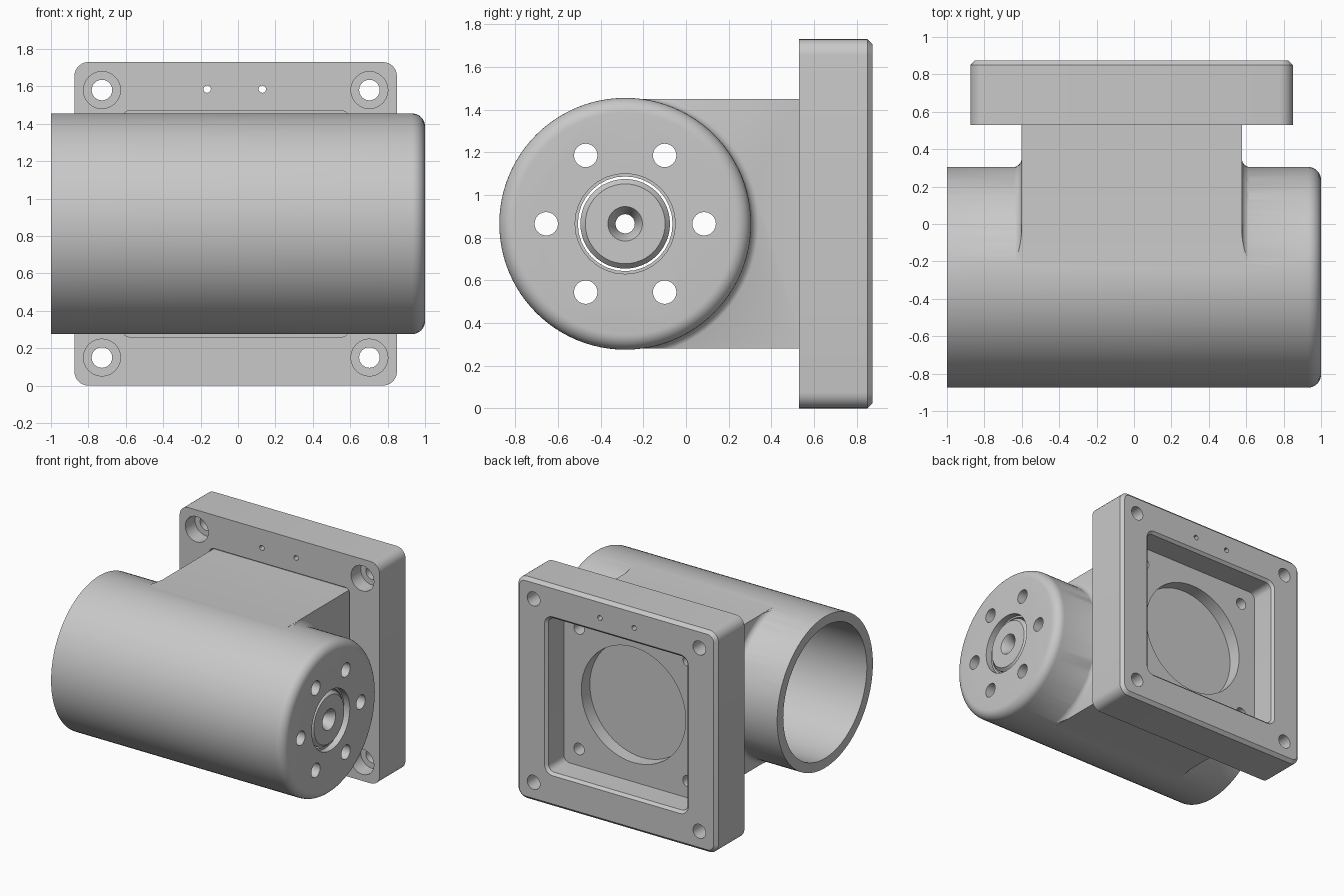
import bpy, bmesh
from math import pi, sin, cos, radians
from mathutils import Vector

if "Cube" in bpy.data.objects:
    bpy.data.objects.remove(bpy.data.objects["Cube"], do_unlink=True)

grey = bpy.data.materials.new("light_grey")
grey.use_nodes = True
grey.diffuse_color = (0.58, 0.58, 0.58, 1)
grey.node_tree.nodes["Principled BSDF"].inputs["Base Color"].default_value = grey.diffuse_color

CX, CZ = -0.0125, 0.865      # flange centre
AY, R = -0.285, 0.59         # tube axis and radius
AXIS = (0, AY, CZ)


def skin(name, rings):
    """Solid lofted through matching closed rings, capped at both ends."""
    bm = bmesh.new()
    loops = [[bm.verts.new(p) for p in ring] for ring in rings]
    for a, b in zip(loops, loops[1:]):
        for i in range(len(a)):
            j = (i + 1) % len(a)
            bm.faces.new((a[i], a[j], b[j], b[i]))
    bm.faces.new(loops[0])
    bm.faces.new(loops[-1])
    bmesh.ops.recalc_face_normals(bm, faces=bm.faces)
    mesh = bpy.data.meshes.new(name)
    bm.to_mesh(mesh)
    bm.free()
    mesh.materials.append(grey)
    obj = bpy.data.objects.new(name, mesh)
    bpy.context.collection.objects.link(obj)
    return obj


def lathe(name, profile, centre=AXIS, along="x", n=32):
    """Turned solid; profile is (position along axis, radius)."""
    rings = []
    for t, r in profile:
        ring = []
        for k in range(n):
            c, s = r * cos(2 * pi * k / n), r * sin(2 * pi * k / n)
            off = (t, c, s) if along == "x" else (c, t, s)
            ring.append(Vector(centre) + Vector(off))
        rings.append(ring)
    return skin(name, rings)


def rounded(name, sections, seg=6):
    """Rounded rectangle along y; sections are (y, half width, half height, radius)."""
    rings = []
    for y, w, h, r in sections:
        ring = []
        for q, (sx, sz) in enumerate([(1, 1), (-1, 1), (-1, -1), (1, -1)]):
            for k in range(seg + 1):
                a = (q + k / seg) * pi / 2
                ring.append((CX + sx * (w - r) + r * cos(a), y, CZ + sz * (h - r) + r * sin(a)))
        rings.append(ring)
    return skin(name, rings)


def box(name, x, y0, y1, z):
    return skin(name, [[(CX + sx * x, y, CZ + sz * z) for sx, sz in
                        [(1, 1), (-1, 1), (-1, -1), (1, -1)]] for y in (y0, y1)])


def combine(obj, other, mode="DIFFERENCE"):
    other.hide_render = True
    mod = obj.modifiers.new("cut", "BOOLEAN")
    mod.operation, mod.object, mod.solver = mode, other, "EXACT"
    bpy.context.view_layer.objects.active = obj
    bpy.ops.object.modifier_apply(modifier=mod.name)
    bpy.data.objects.remove(other, do_unlink=True)


# Tube with one rounded end
FIL = 0.07
arc = [(1 - FIL + FIL * sin(a), R - FIL + FIL * cos(a))
       for a in [k * pi / 16 for k in range(9)]]
body = lathe("tube_body", [(-1, R)] + arc, n=96)

# Neck block behind the tube
combine(body, box("neck", 0.59, AY, 0.56, 0.585), "UNION")

# Fillet collar where the neck sides meet the tube
f, side = 0.05, 0.588
curve = [(side + f - f * cos(a), R - 0.002 + f - f * sin(a))
         for a in [k * pi / 12 for k in range(7)]]
collar = lathe("collar", [(CX - x, r) for x, r in reversed(curve)]
               + [(CX + x, r) for x, r in curve], n=96)
combine(collar, box("collar_limit", 0.9, AY, 0.5, 0.584), "INTERSECT")
combine(body, collar, "UNION")

# Bore, stepped centre hole and ring of holes in the end wall
combine(body, lathe("bore", [(-1.1, 0.515), (0.88, 0.515)], n=96))
combine(body, lathe("centre_hole", [(0.8, 0.222), (0.95, 0.222), (0.95, 0.235), (1.1, 0.235)]))
for k in range(6):
    a = k * pi / 3
    spot = (0, AY + 0.37 * cos(a), CZ + 0.37 * sin(a))
    combine(body, lathe("end_hole", [(0.8, 0.055), (1.1, 0.055)], spot, n=24))

# Centre boss with countersunk hole
boss = lathe("centre_boss", [(0.78, 0.21), (0.96, 0.21), (0.985, 0.187)], n=48)
combine(boss, lathe("countersink", [(0.7, 0.045), (0.92, 0.045), (0.985, 0.081), (1.0, 0.089)]))

# Square flange with chamfered back edge
W, H = 0.8625, 0.865
flange = rounded("flange", [(0.53, W, H, 0.075), (0.85, W, H, 0.075),
                            (0.875, W - 0.025, H - 0.025, 0.05)])
combine(flange, rounded("back_pocket", [(0.665, 0.6, 0.6, 0.05), (0.855, 0.6, 0.6, 0.05),
                                        (0.885, 0.63, 0.63, 0.08)]))
combine(flange, rounded("neck_seat", [(0.5, 0.605, 0.605, 0.04), (0.56, 0.605, 0.605, 0.04)]))
combine(flange, lathe("window", [(0.5, 0.45), (0.7, 0.45)], (CX, 0, CZ), "y", 64))

# Counterbored corner holes and blind pocket holes
for sx in (-1, 1):
    for sz in (-1, 1):
        corner = (CX + sx * 0.715, 0, CZ + sz * 0.715)
        combine(flange, lathe("bolt_hole", [(0.5, 0.099), (0.65, 0.099), (0.65, 0.055),
                                            (0.9, 0.055)], corner, "y", 24))
        inner = (CX + sx * 0.47, 0, CZ + sz * 0.47)
        combine(flange, lathe("pocket_hole", [(0.5, 0.045), (0.7, 0.045)], inner, "y", 24))

# Two pin holes near the top
for x in (-0.165, 0.13):
    combine(flange, lathe("pin_hole", [(0.5, 0.02), (0.9, 0.02)], (x, 0, 1.585), "y", 12))

# Smooth the curved walls, keep edges sharp
bpy.ops.object.select_all(action="DESELECT")
for obj in (body, boss, flange):
    obj.select_set(True)
bpy.context.view_layer.objects.active = body
bpy.ops.object.shade_smooth_by_angle(angle=radians(30))
